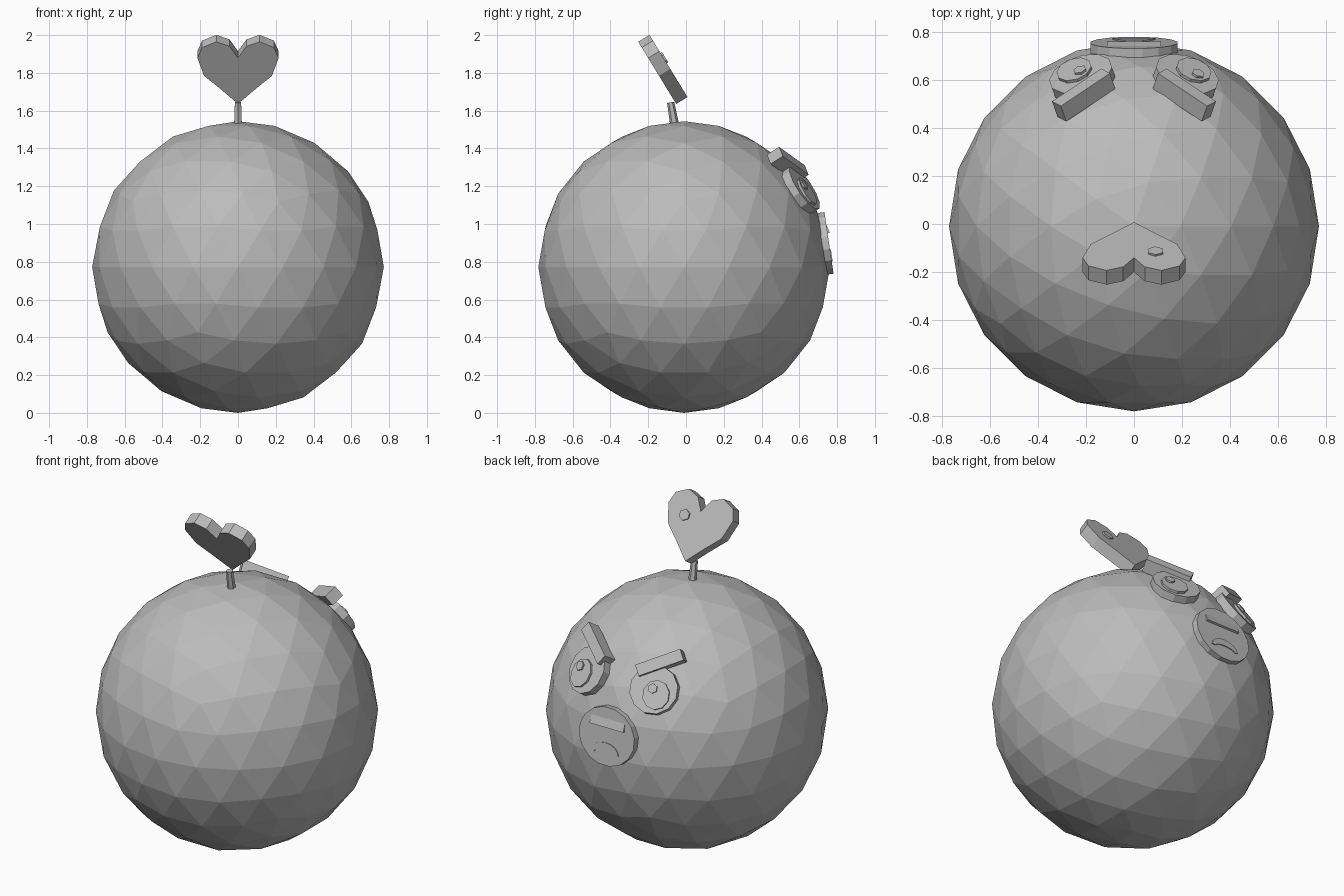
import bpy, bmesh
from math import sin, cos, pi, radians
from mathutils import Matrix, Vector

if "Cube" in bpy.data.objects:
    bpy.data.objects.remove(bpy.data.objects["Cube"])

grey = bpy.data.materials.new("plain grey")
grey.use_nodes = True
grey.diffuse_color = (0.5, 0.5, 0.5, 1)
grey.node_tree.nodes["Principled BSDF"].inputs["Base Color"].default_value = (0.5, 0.5, 0.5, 1)

CENTRE = Vector((0, -0.01, 0.772))
RADIUS = 0.772


def add(name, bm, matrix):
    """Turn a bmesh into a flat-shaded grey object."""
    bmesh.ops.recalc_face_normals(bm, faces=bm.faces)
    bm.transform(matrix)
    mesh = bpy.data.meshes.new(name)
    bm.to_mesh(mesh)
    bm.free()
    mesh.materials.append(grey)
    ob = bpy.data.objects.new(name, mesh)
    bpy.context.collection.objects.link(ob)
    return ob


def frame(origin, normal):
    """Local z points along the normal, local y points uphill."""
    n = Vector(normal).normalized()
    x = Vector((0, 0, 1)).cross(n).normalized()
    basis = Matrix((x, n.cross(x), n)).transposed().to_4x4()
    return Matrix.Translation(origin) @ basis


def prism(name, outline, low, high, matrix):
    """Extrude a closed outline between two heights."""
    bm = bmesh.new()
    face = bm.faces.new([bm.verts.new((x, y, low)) for x, y in outline])
    top = bmesh.ops.extrude_face_region(bm, geom=[face])
    verts = [v for v in top["geom"] if isinstance(v, bmesh.types.BMVert)]
    bmesh.ops.translate(bm, vec=(0, 0, high - low), verts=verts)
    return add(name, bm, matrix)


def oval(sides, rx, ry, cx=0, cy=0):
    turns = [2 * pi * (i + 0.5) / sides for i in range(sides)]
    return [(cx + rx * cos(a), cy + ry * sin(a)) for a in turns]


def box(name, size, matrix):
    bm = bmesh.new()
    bmesh.ops.create_cube(bm, size=1, matrix=Matrix.Diagonal((*size, 1)))
    return add(name, bm, matrix)


# Faceted ball body
bm = bmesh.new()
bmesh.ops.create_icosphere(bm, subdivisions=3, radius=RADIUS)
add("body", bm, Matrix.Translation(CENTRE))

# Tapered stalk on top
bm = bmesh.new()
bmesh.ops.create_cone(bm, cap_ends=True, segments=6, radius1=0.024, radius2=0.019, depth=0.13)
add("stalk", bm, Matrix.Translation((0, -0.07, 1.58)) @ Matrix.Rotation(radians(10), 4, "X"))

# Heart-shaped leaf leaning away from the face
leaf = frame((0, 0.008, 1.672), (0, 0.85, 0.52))
half = [(0.09, 0.09), (0.18, 0.175), (0.215, 0.285), (0.19, 0.35), (0.115, 0.386), (0.045, 0.358)]
heart = [(0, 0)] + half + [(0, 0.285)] + [(-x, y) for x, y in reversed(half)]
prism("leaf", heart, -0.07, 0, leaf)
prism("leaf_spot", oval(6, 0.035, 0.032, -0.09, 0.242), -0.005, 0.009, leaf)

# Eyes and slanted brows
for side, label in ((1, "left"), (-1, "right")):
    eye = frame(CENTRE, (0.28 * side, 0.8, 0.53))
    px, py = -0.02 * side, -0.03
    prism(label + "_eye", oval(12, 0.137, 0.137), 0.745, 0.797, eye)
    prism(label + "_pupil", oval(10, 0.076, 0.083, px, py), 0.79, 0.81, eye)
    prism(label + "_eye_glint", oval(6, 0.028, 0.028, px - 0.022, py + 0.032), 0.80, 0.82, eye)
    tilt = Matrix.Rotation(radians(-26 * side), 4, "Z")
    place = eye @ Matrix.Translation((-0.017 * side, 0.148, 0.785)) @ tilt
    box(label + "_brow", (0.265, 0.065, 0.08), place)

# Round muzzle with a nose ridge and a frowning mouth
muzzle = frame((0, 0.757, 0.90), (0, 0.989, 0.147))
prism("muzzle", oval(16, 0.185, 0.168), -0.09, 0, muzzle)
box("nose_ridge", (0.225, 0.05, 0.02),
    muzzle @ Matrix.Translation((0, 0.075, -0.004)) @ Matrix.Rotation(radians(-14), 4, "X"))
arc = [pi * i / 8 for i in range(9)]
frown = [(0.09 * cos(a), -0.095 + 0.06 * sin(a)) for a in arc]
frown += [(-0.07 * cos(a), -0.1 + 0.022 * sin(a)) for a in arc]
prism("mouth", frown, -0.003, 0.005, muzzle)
